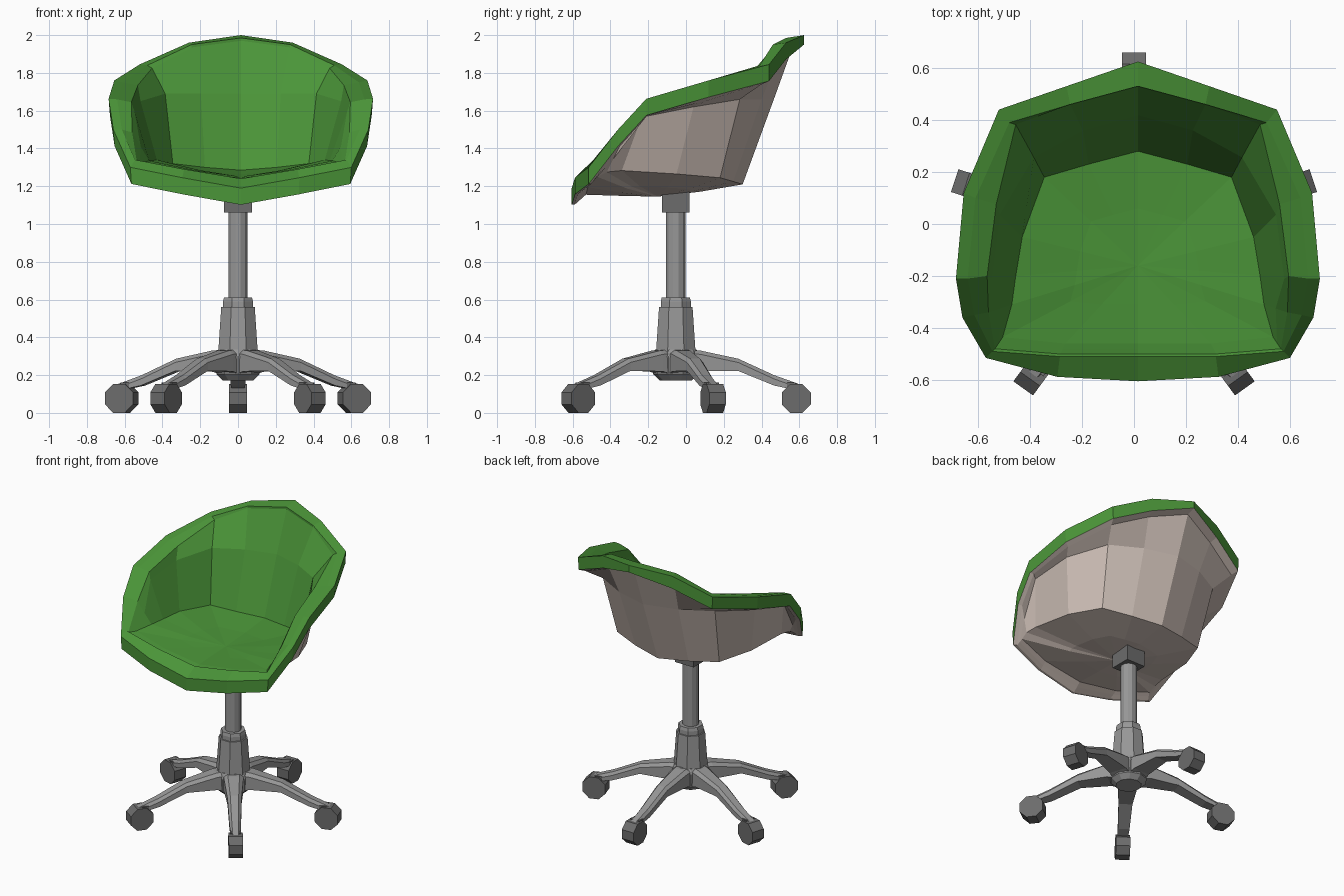
import bpy, bmesh, math
from mathutils import Vector, Matrix

if "Cube" in bpy.data.objects:
    bpy.data.objects.remove(bpy.data.objects["Cube"])


def material(name, rgb):
    m = bpy.data.materials.new(name)
    m.diffuse_color = (*rgb, 1)
    m.use_nodes = True
    m.node_tree.nodes["Principled BSDF"].inputs["Base Color"].default_value = m.diffuse_color
    return m


GREEN = material("green upholstery", (0.070, 0.30, 0.040))
TAUPE = material("taupe shell", (0.60, 0.51, 0.46))
GREY = material("grey metal", (0.31, 0.31, 0.31))
DARK = material("dark grey plastic", (0.15, 0.15, 0.15))
AXIS = Vector((0, -0.054, 0))           # centre of the swivel base


def finish(bm, name, *mats):
    bmesh.ops.recalc_face_normals(bm, faces=bm.faces)
    me = bpy.data.meshes.new(name)
    bm.to_mesh(me)
    bm.free()
    for m in mats:
        me.materials.append(m)
    ob = bpy.data.objects.new(name, me)
    bpy.context.collection.objects.link(ob)
    return ob


def bridge(bm, a, b, mat=0):
    n = len(a)
    for i in range(n):
        j = (i + 1) % n
        bm.faces.new((a[i], a[j], b[j], b[i])).material_index = mat


def lathe(name, profile, sides, mat):
    """Prism stack around the base axis; profile holds (radius, z)."""
    bm = bmesh.new()
    rings = []
    for r, z in profile:
        ring = []
        for k in range(sides):
            a = 2 * math.pi * (k + 0.5) / sides
            ring.append(bm.verts.new(AXIS + Vector((r * math.cos(a), r * math.sin(a), z))))
        rings.append(ring)
    for a, b in zip(rings, rings[1:]):
        bridge(bm, a, b)
    bm.faces.new(rings[0])
    bm.faces.new(rings[-1])
    return finish(bm, name, mat)


# ---- Seat shell: half rings of nine stations, front centre to back centre
rim_out = [(0, -.605, 1.19), (.31, -.588, 1.245), (.585, -.515, 1.30),
           (.675, -.36, 1.50), (.70, -.21, 1.663), (.67, .12, 1.76),
           (.535, .44, 1.845), (.275, .53, 1.96), (0, .625, 2.0)]
rim_in = [(0, -.51, 1.24), (.3, -.51, 1.29), (.56, -.49, 1.34),
          (.63, -.35, 1.50), (.655, -.21, 1.66), (.625, .10, 1.75),
          (.495, .39, 1.84), (.26, .46, 1.95), (0, .53, 1.985)]
floor_edge = [(0, -.46, 1.235), (.28, -.46, 1.275), (.52, -.435, 1.325),
              (.485, -.31, 1.335), (.47, -.2, 1.335), (.445, -.05, 1.34),
              (.36, .18, 1.32), (.19, .23, 1.30), (0, .28, 1.285)]
under_edge = [(0, -.53, 1.155), (.3, -.52, 1.195), (.54, -.47, 1.25),
              (.545, -.42, 1.275), (.535, -.34, 1.283), (.50, -.05, 1.265),
              (.405, .18, 1.245), (.21, .25, 1.225), (0, .30, 1.21)]
# line where the outer wall flares out to the rim (side to back stations)
flare = [(.625, -.235, 1.565), (.59, .04, 1.62), (.445, .285, 1.66), (.235, .40, 1.66), (0, .465, 1.66)]
inset = [0, 0, .01, .055, .075, .08, .025, 0, 0]      # width of the armrest top


def lerp(p, q, t):
    return [tuple(Vector(a).lerp(Vector(b), t)) for a, b in zip(p, q)]


rim_low = [(x * .99, y, z - (.05 if i == 8 else .088))
           for i, (x, y, z) in enumerate(rim_out)]
shell_top = [(x * .96, y * (.90 if y > 0 else .975), z - (.02 if y > 0 else 0))
             for x, y, z in rim_low]
shell_mid = lerp(under_edge, shell_top, .5)[:4] + flare
arm_in = [(x - w, y - w * .3 if y > 0 else y + .01, z - .015)
          for (x, y, z), w in zip(rim_in, inset)]
wall_mid = lerp(arm_in, floor_edge, .5)[:4] + [(x * .9, y * .9, z + .03) for x, y, z in flare]
layers = [under_edge, shell_mid, shell_top, rim_low, rim_out, rim_in, arm_in, wall_mid, floor_edge]

bm = bmesh.new()
rings = []
for half in layers:
    loop = half + [(-x, y, z) for x, y, z in half[-2:0:-1]]
    rings.append([bm.verts.new((x + .015, y, z)) for x, y, z in loop])
for k in range(len(rings) - 1):
    bridge(bm, rings[k], rings[k + 1], 1 if k < 3 else 0)
# dished cushion and underside: a half-size ring, then a centre point
for ring, centre, mat in ((rings[0], (.015, -.15, 1.145), 1), (rings[-1], (.015, -.16, 1.25), 0)):
    c = bm.verts.new(centre)
    half = [bm.verts.new(((v.co.xy + c.co.xy) / 2).to_3d() + Vector((0, 0, v.co.z * .4 + c.co.z * .6)))
            for v in ring]
    bridge(bm, ring, half, mat)
    for i in range(len(half)):
        bm.faces.new((half[i], half[(i + 1) % len(half)], c)).material_index = mat
finish(bm, "seat_shell", GREEN, TAUPE)

# ---- Column, collar, hub and the block below the seat
lathe("seat_block", [(.104, 1.06), (.104, 1.19)], 4, DARK)
lathe("gas_column", [(.053, .58), (.053, 1.08)], 12, GREY)
lathe("collar", [(.086, .55), (.086, .59), (.08, .612)], 8, GREY)
lathe("hub_sleeve", [(.114, .31), (.096, .56)], 8, GREY)
lathe("hub_bottom", [(.085, .172), (.12, .205), (.125, .30), (.11, .335)], 10, GREY)

# ---- Five arms with casters; sections are (radius, top z, bottom z, half width)
sections = [(.02, .338, .19, .07), (.13, .33, .22, .062), (.33, .287, .222, .045),
            (.52, .2, .145, .038), (.66, .15, .115, .03)]
for n in range(5):
    turn = (Matrix.Translation(AXIS) @ Matrix.Diagonal((1.015, 1, 1, 1))
            @ Matrix.Rotation(math.radians(90 + 72 * n), 4, 'Z'))
    bm = bmesh.new()
    loops = [[bm.verts.new(p) for p in ((r, -w, zb), (r, w, zb), (r, w, zt - .02), (r, w * .6, zt),
                                        (r, -w * .6, zt), (r, -w, zt - .02))]
             for r, zt, zb, w in sections]
    for a, b in zip(loops, loops[1:]):
        bridge(bm, a, b)
    bm.faces.new(loops[0])
    bm.faces.new(loops[-1])
    bm.transform(turn)
    finish(bm, f"base_arm_{n + 1}", GREY)

    # octagonal wheel with tangential axle
    bm = bmesh.new()
    bmesh.ops.create_cone(bm, cap_ends=True, segments=8, radius1=.083, radius2=.083, depth=.092,
                          matrix=Matrix.Translation((.638, 0, .077)) @ Matrix.Rotation(math.pi / 2, 4, 'X')
                          @ Matrix.Rotation(math.pi / 8, 4, 'Z'))
    # mount above the wheel
    bmesh.ops.create_cube(bm, size=1, matrix=Matrix.Translation((.61, 0, .135))
                          @ Matrix.Diagonal((.045, .07, .05, 1)))
    bm.transform(turn)
    finish(bm, f"caster_{n + 1}", DARK)
